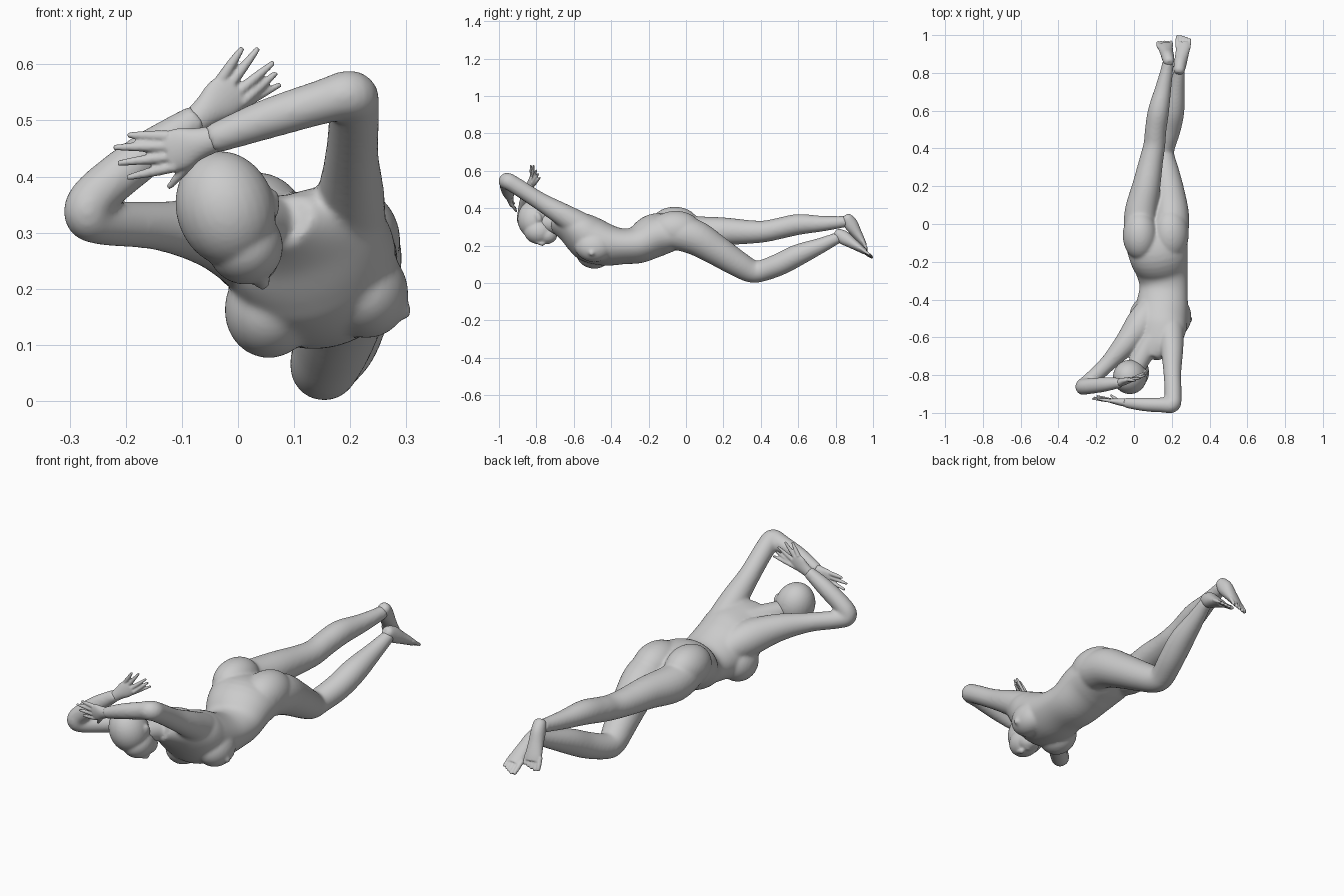
import bpy, bmesh, math
from mathutils import Vector, Matrix


def smooth_rows(rows, n=5):
    """Catmull-Rom interpolation of whole station rows."""
    out = []
    for i in range(len(rows) - 1):
        a, b = rows[max(i - 1, 0)], rows[i]
        c, d = rows[i + 1], rows[min(i + 2, len(rows) - 1)]
        for k in range(n):
            t = k / n
            out.append([0.5 * (2 * q + (r - p) * t + (2 * p - 5 * q + 4 * r - s) * t * t
                               + (3 * q - p - 3 * r + s) * t ** 3)
                        for p, q, r, s in zip(a, b, c, d)])
    return out + [list(rows[-1])]


def loft(bm, rows, side=(1, 0, 0), seg=24, n=5):
    """Closed tube through rows of x, y, z, half width, half depth, roll."""
    full = []
    for r in rows:
        r = list(r)
        if len(r) == 4:
            r.append(r[3])
        if len(r) == 5:
            r.append(0)
        full.append(r)
    st = smooth_rows(full, n)
    pts = [Vector(s[:3]) for s in st]
    side = Vector(side)
    rings = []
    for i, s in enumerate(st):
        t = (pts[min(i + 1, len(pts) - 1)] - pts[max(i - 1, 0)]).normalized()
        side = (side - t * side.dot(t)).normalized()
        u = Matrix.Rotation(math.radians(s[5]), 3, t) @ side
        v = t.cross(u)
        rings.append([bm.verts.new(pts[i] + u * s[3] * math.cos(a) + v * s[4] * math.sin(a))
                      for a in (2 * math.pi * k / seg for k in range(seg))])
    for a, b in zip(rings, rings[1:]):
        for k in range(seg):
            j = (k + 1) % seg
            bm.faces.new((a[k], a[j], b[j], b[k]))
    bm.faces.new(rings[0][::-1])
    bm.faces.new(rings[-1])


def ball(bm, c, r, rot=(0, 0, 0)):
    m = Matrix.Translation(c)
    for ang, ax in zip(rot, 'XYZ'):
        m = m @ Matrix.Rotation(math.radians(ang), 4, ax)
    m = m @ Matrix.Diagonal((*r, 1))
    bmesh.ops.create_uvsphere(bm, u_segments=28, v_segments=18, radius=1, matrix=m)


def finish(bm, name, voxel, iters):
    """Fuse the overlapping volumes into one smooth skin."""
    bmesh.ops.recalc_face_normals(bm, faces=bm.faces)
    me = bpy.data.meshes.new(name)
    bm.to_mesh(me)
    bm.free()
    ob = bpy.data.objects.new(name, me)
    bpy.context.collection.objects.link(ob)
    bpy.context.view_layer.objects.active = ob
    ob.select_set(True)
    rm = ob.modifiers.new("fuse", 'REMESH')
    rm.mode, rm.voxel_size = 'VOXEL', voxel
    sm = ob.modifiers.new("soften", 'SMOOTH')
    sm.factor, sm.iterations = 0.5, iters
    for m in ("fuse", "soften"):
        bpy.ops.object.modifier_apply(modifier=m)
    bpy.ops.object.shade_smooth()
    ob.select_set(False)
    return ob


body = bmesh.new()
# torso from seat to collar
loft(body, [(.115, .01, .262, .10, .055, -8), (.115, -.06, .268, .160, .092, -8),
            (.13, -.16, .256, .157, .116, -4), (.148, -.25, .208, .137, .102, 4),
            (.157, -.33, .196, .128, .094, 10), (.15, -.42, .203, .138, .110, 15),
            (.14, -.50, .228, .146, .120, 18), (.128, -.56, .262, .150, .110, 20),
            (.105, -.63, .295, .132, .078, 20), (.075, -.70, .315, .065, .045, 20)], seg=40)
# buttocks and bust
ball(body, (.032, -.06, .312), (.092, .130, .096))
ball(body, (.192, -.055, .284), (.098, .140, .102))
ball(body, (.058, -.490, .166), (.082, .100, .090), (0, 12, 0))
ball(body, (.222, -.490, .198), (.080, .105, .088), (0, -30, 0))
ball(body, (.294, -.505, .160), (.018, .016, .016))
# straight leg
loft(body, [(.07, -.19, .26, .05), (.038, -.08, .29, .08), (.034, .05, .272, .086),
            (.065, .20, .276, .075),
            (.09, .33, .273, .064), (.108, .42, .276, .058), (.115, .50, .292, .057),
            (.13, .60, .313, .056), (.155, .72, .317, .043), (.175, .82, .325, .033),
            (.18, .86, .33, .031)])
# bent leg
loft(body, [(.17, -.19, .255, .05), (.192, -.08, .270, .088), (.198, .04, .247, .094),
            (.188, .16, .177, .082),
            (.17, .27, .107, .071), (.155, .345, .066, .063), (.157, .40, .064, .058),
            (.187, .50, .100, .060), (.209, .60, .150, .058), (.226, .72, .20, .042),
            (.237, .79, .232, .033), (.24, .82, .245, .031)])
# neck
loft(body, [(.13, -.52, .27, .05), (.105, -.60, .295, .07), (.06, -.67, .312, .056),
            (.01, -.76, .32, .050)])
# arms, each rooted deep in the back
loft(body, [(.165, -.40, .22, .05), (.185, -.52, .28, .075), (.20, -.65, .36, .062),
            (.203, -.78, .437, .048),
            (.207, -.91, .52, .045), (.200, -.955, .545, .045), (.15, -.958, .533, .040),
            (.05, -.955, .502, .036), (-.05, -.945, .465, .027)])
loft(body, [(.12, -.38, .20, .05), (.05, -.51, .26, .082), (-.04, -.63, .298, .064),
            (-.14, -.74, .312, .044),
            (-.235, -.83, .318, .041), (-.268, -.86, .332, .043), (-.25, -.86, .37, .042),
            (-.16, -.85, .442, .039), (-.07, -.84, .505, .027)])
finish(body, "body", .0065, 16)

# head: skull, face, jaw, nose, lips and ears
head = bmesh.new()
ball(head, (-.022, -.81, .342), (.088, .091, .105), (0, -18, 0))
ball(head, (.012, -.785, .277), (.068, .082, .070), (0, -25, 0))
ball(head, (.028, -.74, .256), (.046, .052, .046))
loft(head, [(.036, -.81, .227, .010), (.042, -.785, .216, .012), (.044, -.768, .211, .014),
            (.04, -.76, .22, .012)], n=3, seg=12)
ball(head, (.036, -.740, .222), (.024, .016, .014), (0, -25, 0))
ball(head, (.064, -.79, .352), (.010, .018, .028), (25, 0, 0))
ball(head, (-.070, -.785, .295), (.012, .018, .024), (25, 0, 0))
finish(head, "head", .0055, 10)


def foot(name, heel, ball_pt, toe, width, side):
    """Heel-to-ball wedge with five toes."""
    bm = bmesh.new()
    h, b, t, w = Vector(heel), Vector(ball_pt), Vector(toe), Vector(side).normalized()
    ax = (b - h).normalized()
    loft(bm, [(*(h - ax * .03), .014, .014), (*(h - ax * .015), .028, .028),
              (*h.lerp(b, .2), .033, .037), (*h.lerp(b, .6), .035, .029),
              (*b, width, .020), (*b.lerp(t, .4), width * .95, .015)], side=w)
    for k in range(5):
        o = w * width * (k - 2) * .43
        tip = t + o * 1.05 - ax * abs(k - 1) * .005
        r = .011 if k == 0 else .0085
        loft(bm, [(*(b + o), r), (*(b + o).lerp(tip, .7), r), (*tip, r * .7)], side=w, seg=10, n=3)
    finish(bm, name, .004, 4)


foot("straight_leg_foot", (.183, .868, .337), (.166, .938, .224), (.16, .970, .165), .039, (1, .15, .1))
foot("bent_leg_foot", (.24, .822, .257), (.26, .932, .184), (.265, .998, .138), .037, (1, -.1, .15))


def hand(name, wrist, knuckle, side, width, tips, thumb):
    """Flat palm, four tapering fingers and a thumb."""
    bm = bmesh.new()
    a, b, w = Vector(wrist), Vector(knuckle), Vector(side).normalized()
    loft(bm, [(*a.lerp(b, -.3), .022, .022), (*a.lerp(b, .25), .028, .020),
              (*a.lerp(b, .65), width, .016), (*b, width * .95, .011)], side=w)
    starts = [b - (b - a) * .1 + w * width * s for s in (.75, .25, -.25, -.75)]
    starts.append(a.lerp(b, .45) - w * width * .6)
    for s, tip in zip(starts, tips + [thumb]):
        t = Vector(tip)
        loft(bm, [(*s, .0105), (*s.lerp(t, .5), .009), (*t, .005)], side=w, seg=10, n=3)
    finish(bm, name, .0035, 2)


hand("right_hand", (-.05, -.945, .465), (-.125, -.935, .443), (-.25, 0, 1), .037,
     [(-.197, -.925, .474), (-.222, -.925, .452), (-.214, -.918, .424), (-.198, -.91, .398)],
     (-.124, -.905, .380))
hand("left_hand", (-.075, -.84, .50), (-.005, -.82, .558), (-.65, -.1, .75), .037,
     [(.008, -.83, .63), (.036, -.815, .629), (.064, -.80, .604), (.068, -.79, .585)],
     (.075, -.78, .564))
